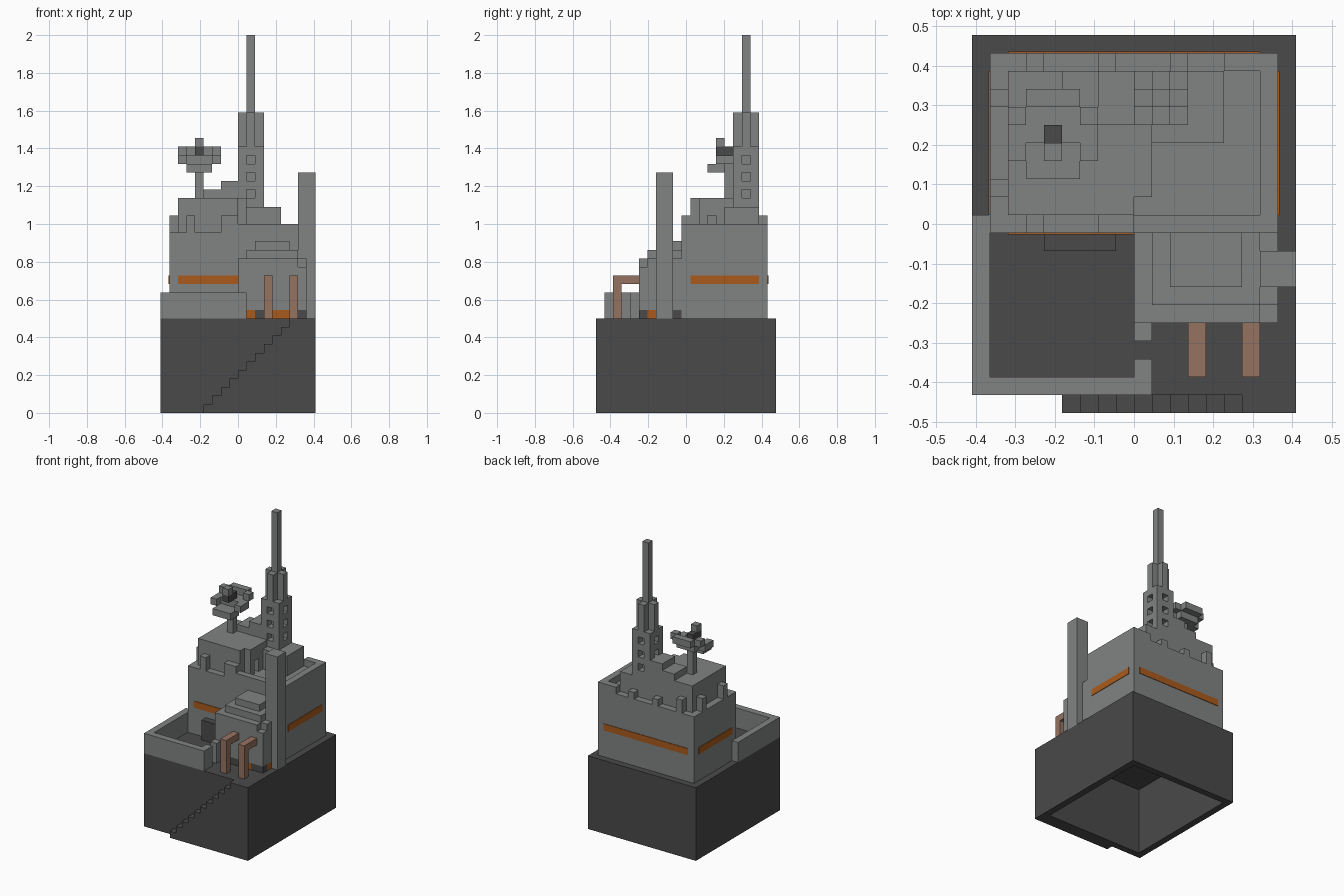
import bpy
import bmesh
from mathutils import Matrix, Vector

if "Cube" in bpy.data.objects:
    bpy.data.objects.remove(bpy.data.objects["Cube"], do_unlink=True)

UNIT = 2 / 44                       # one building block
ORIGIN = Vector((9, 10.5, 0))       # grid centre


def make_material(name, color):
    mat = bpy.data.materials.new(name)
    mat.use_nodes = True
    mat.diffuse_color = (*color, 1)
    mat.node_tree.nodes["Principled BSDF"].inputs["Base Color"].default_value = (*color, 1)
    return mat


concrete = make_material("concrete grey", (0.22, 0.23, 0.225))
rock = make_material("dark rock", (0.068, 0.068, 0.068))
orange = make_material("rust orange", (0.40, 0.105, 0.012))
copper = make_material("copper brown", (0.30, 0.17, 0.12))


def build(name, material, *boxes):
    """Make one object from boxes given as x, y and z spans in blocks."""
    bm = bmesh.new()
    for spans in boxes:
        low = Vector([span[0] for span in spans])
        high = Vector([span[1] for span in spans])
        centre = ((low + high) / 2 - ORIGIN) * UNIT
        size = (high - low) * UNIT
        bmesh.ops.create_cube(bm, size=1, matrix=Matrix.Translation(centre) @ Matrix.Diagonal((*size, 1)))
    mesh = bpy.data.meshes.new(name)
    bm.to_mesh(mesh)
    bm.free()
    mesh.materials.append(material)
    obj = bpy.data.objects.new(name, mesh)
    bpy.context.collection.objects.link(obj)
    return obj


def cell(n):
    return (n, n + 1)


# Hollow rock base, open underneath
full_x, full_y, ground = (0, 18), (1, 21), 11
build("base_top", rock, (full_x, full_y, (10, ground)))
build("base_side_walls", rock, *[(cell(x), full_y, (0, 10)) for x in (0, 17)])
build("base_end_walls", rock, *[((1, 17), cell(y), (0, 10)) for y in (1, 20)])

# Stairs climbing along the front
build("stairs", rock, *[(cell(5 + n), (0, 1), (0, n + 1)) for n in range(10)],
      ((15, 18), (0, 1), (0, ground)))

# Low courtyard wall with a gate gap
low = (ground, 14)
build("courtyard_wall", concrete,
      ((0, 10), (1, 2), low), ((0, 1), (2, 11), low),
      ((9, 10), (2, 3), low), ((9, 10), (4, 5), low))
build("courtyard_door", rock, ((4, 8), (9, 10), low))

# Main keep with flat roof
roof = 21
build("keep", concrete, ((1, 17), (10, 20), (ground, roof)))
curb = (roof, roof + 1)
build("roof_parapet", concrete,
      ((9, 17), (10, 11), curb), ((16, 17), (11, 20), curb), ((14, 16), (19, 20), curb))

# Battlements on the keep
tall = (roof, roof + 2)
build("front_merlons", concrete, (cell(3), (10, 11), tall), ((7, 9), (10, 11), tall))
build("side_merlons", concrete, *[(cell(1), cell(y), tall) for y in (12, 17)])
build("back_merlons", concrete, (cell(3), (19, 20), tall),
      *[(cell(x), (19, 20), curb) for x in (7, 11)])

# Upper block with a recessed doorway and a stepped roof
top = 25
build("upper_block", concrete, ((2, 9), (11, 19), (roof, top)))
build("doorway", concrete,
      (cell(9), (12, 13), (roof, top)), (cell(9), (14, 16), (roof, top)),
      (cell(9), (13, 14), (roof + 2, top)))
build("roof_steps", concrete,
      ((5, 7), (16, 19), (top, top + 1)), ((7, 9), (16, 19), (top, top + 2)))

# Mast tower: corner posts, cross braces with window gaps, thin mast
build("tower_platform", concrete, ((9, 14), (15, 19), (roof, 24)))
build("tower_posts", concrete,
      *[(cell(x), cell(y), (24, 31)) for x in (9, 11) for y in (16, 18)])
braces = []
for level in ((24, 25), (26, 27), (28, 29), (30, 35)):
    braces += [(cell(x), cell(17), level) for x in (9, 11)]
    braces += [(cell(10), cell(y), level) for y in (16, 18)]
build("tower_braces", concrete, *braces)
build("mast", concrete, (cell(10), cell(17), (24, 44)))

# Tilted dish antenna
build("dish_pole", concrete, (cell(4), cell(15), (top, 29)))
build("dish_bowl", concrete,
      ((3, 6), (13, 15), cell(28)), ((3, 6), (15, 17), cell(29)), ((3, 6), (17, 18), cell(30)))
build("dish_rim", concrete,
      *[(cell(x), (14, 16), cell(29)) for x in (2, 6)],
      *[(cell(x), (16, 17), cell(30)) for x in (2, 6)])
build("dish_receiver", rock, (cell(4), (14, 16), cell(30)))
build("dish_horn", concrete, (cell(4), cell(14), cell(31)))

# Front house with stepped roof
build("house_body", concrete,
      ((9, 16), (6, 10), (ground, 12)), ((9, 17), (5, 10), (12, 17)), (cell(9), cell(5), (ground, 12)))
build("house_roof", concrete,
      ((9, 17), (6, 10), cell(17)), ((9, 16), (5, 6), cell(17)),
      ((10, 16), (6, 10), cell(18)), ((11, 15), (7, 10), cell(19)))
foot = cell(ground)
build("house_vents_dark", rock, *[(cell(x), cell(5), foot) for x in (11, 12, 15, 16)],
      (cell(16), (7, 10), foot))
build("house_vents_orange", orange, (cell(10), cell(5), foot), ((13, 15), cell(5), foot),
      (cell(16), cell(6), foot))

# Bent copper pipes
for side, x in (("right", 12), ("left", 15)):
    build(side + "_pipe", copper, (cell(x), (2, 3), (ground, 16)), (cell(x), (3, 5), cell(15)))

# Chimney
build("chimney", concrete, ((16, 18), (7, 9), (ground, 28)))

# Thin orange bands around the keep
t = 0.08
band = cell(15)
build("front_band", orange, ((2, 9), (10 - t, 10), band))
build("back_band", orange, ((2, 16), (20, 20 + t), band))
build("left_band", orange, ((17, 17 + t), (11, 19), band))
build("right_band", orange, ((1 - t, 1), (11, 19), band))
